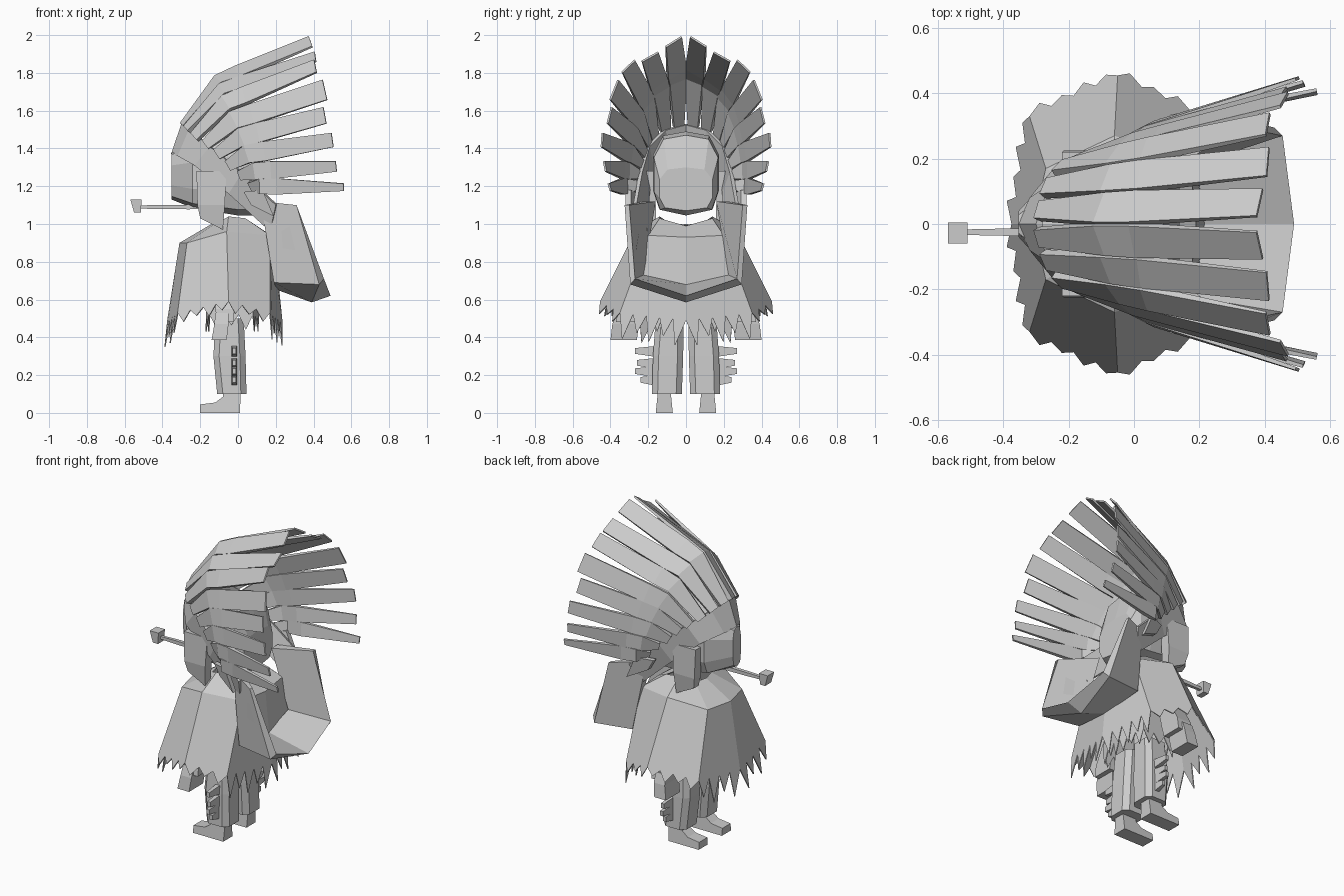
import bpy, bmesh
from mathutils import Vector as V

if "Cube" in bpy.data.objects:
    bpy.data.objects.remove(bpy.data.objects["Cube"])


def finish(name, bm, mirror=False, thick=0):
    bmesh.ops.recalc_face_normals(bm, faces=bm.faces)
    me = bpy.data.meshes.new(name)
    bm.to_mesh(me)
    bm.free()
    ob = bpy.data.objects.new(name, me)
    bpy.context.collection.objects.link(ob)
    if mirror:
        m = ob.modifiers.new("mirror", 'MIRROR')
        m.use_axis = (False, True, False)
    if thick:
        s = ob.modifiers.new("thickness", 'SOLIDIFY')
        s.thickness = thick
        s.offset = -1
    return ob


def add_loft(bm, rings):
    """Capped skin through closed rings of equal point count."""
    vs = [[bm.verts.new(p) for p in r] for r in rings]
    n = len(vs[0])
    for a, b in zip(vs, vs[1:]):
        for i in range(n):
            j = (i + 1) % n
            bm.faces.new((a[i], a[j], b[j], b[i]))
    bm.faces.new(vs[0])
    bm.faces.new(vs[-1])


def loft(name, rings, mirror=False):
    bm = bmesh.new()
    add_loft(bm, rings)
    return finish(name, bm, mirror)


def rect(x0, x1, y0, y1, z, c=0.0):
    """Horizontal rectangle ring, corners cut by c."""
    if not c:
        return [(x0, y0, z), (x1, y0, z), (x1, y1, z), (x0, y1, z)]
    return [(x0 + c, y0, z), (x1 - c, y0, z), (x1, y0 + c, z), (x1, y1 - c, z),
            (x1 - c, y1, z), (x0 + c, y1, z), (x0, y1 - c, z), (x0, y0 + c, z)]


def sheet(name, rows, teeth=(), thick=0.006):
    """Half sheet through rows of points, pointed fringe along the last row."""
    bm = bmesh.new()
    vs = [[bm.verts.new(p) for p in r] for r in rows]
    for i in range(len(rows[0]) - 1):
        for a, b in zip(vs[:-2], vs[1:-1]):
            bm.faces.new((a[i], a[i + 1], b[i + 1], b[i]))
        a, b = V(rows[-1][i]), V(rows[-1][i + 1])
        hem = [vs[-1][i]]
        if teeth:
            # saw-tooth hem cut into the panel itself
            n, drop = teeth[i]
            down = ((a + b) / 2 - (V(rows[-2][i]) + V(rows[-2][i + 1])) / 2).normalized()
            for k in range(n):
                p, q = a.lerp(b, k / n), a.lerp(b, (k + 1) / n)
                hem.append(bm.verts.new(p.lerp(q, .5) + down * drop * (1 if k % 2 == 0 else .7)))
                if k < n - 1:
                    hem.append(bm.verts.new(q))
        hem.append(vs[-1][i + 1])
        bm.faces.new([vs[-2][i + 1], vs[-2][i]] + hem)
    return finish(name, bm, True, thick)


# Poncho: neck, shoulder and hem rows
sheet("poncho", [
    [(-.14, 0, 1.0), (-.12, .08, 1.0), (-.05, .14, 1.04), (.04, .14, 1.03), (.07, 0, .99)],
    [(-.31, 0, .90), (-.27, .17, .90), (-.06, .27, .96), (.17, .20, .94), (.19, 0, .93)],
    [(-.375, 0, .49), (-.32, .33, .53), (-.05, .455, .59), (.17, .35, .53), (.235, 0, .49)],
], [(4, .15), (4, .06), (3, .06), (5, .14)])

# Tunic below the poncho
sheet("tunic", [
    [(-.15, 0, .9), (-.13, .15, .9), (.06, .15, .9), (.09, 0, .9)],
    [(-.17, 0, .52), (-.15, .18, .52), (.08, .18, .52), (.11, 0, .52)],
], [(3, .09), (3, .08), (3, .09)])

# Trousers, leg fringe and feet
loft("trouser_leg", [rect(-.12, .03, .012, .16, .5, .03),
                     rect(-.13, .04, .015, .175, .3, .03),
                     rect(-.11, .045, .022, .18, .1, .03)], True)
bm = bmesh.new()
for z, y in ((.325, .27), (.262, .26), (.218, .27), (.172, .24)):
    add_loft(bm, [[(-.035, .15, z - .03), (-.005, .15, z - .03), (-.005, .15, z + .03), (-.035, .15, z + .03)],
                  [(-.03, y, z - .012), (-.01, y, z - .012), (-.01, y, z + .018), (-.03, y, z + .018)]])
finish("leg_fringe", bm, True)
foot = [(-.2, 0), (.01, 0), (.015, .12), (-.08, .12), (-.08, .085), (-.12, .055), (-.2, .045)]
loft("foot", [[(x, .07 + z * .1, z) for x, z in foot],
              [(x, .16 - z * .1, z) for x, z in foot]], True)

# Arms and hands
loft("sleeve", [rect(-.11, -.02, .17, .24, .78), rect(-.12, -.02, .22, .36, .55),
                rect(-.11, -.02, .24, .37, .48)], True)
loft("hand", [rect(-.12, -.05, .27, .37, .53), rect(-.125, -.05, .25, .39, .47),
              rect(-.14, -.06, .26, .40, .385)], True)

# Head: ten-sided sections from pointed face to back
rings = []
for x, w, z0, z1 in ((-.353, .04, 1.13, 1.38), (-.24, .165, 1.085, 1.42),
                     (0, .175, 1.045, 1.49), (.09, .17, 1.045, 1.47), (.14, .14, 1.07, 1.30)):
    h = z1 - z0
    half = [(w * .8, z0 + .07 * h), (w, z0 + .3 * h), (w, z0 + .72 * h), (w * .7, z0 + .95 * h)]
    rings.append([(x, 0, z0)] + [(x, y, z) for y, z in half] + [(x, 0, z1)]
                 + [(x, -y, z) for y, z in reversed(half)])
loft("head", rings)

# Braids in front of the shoulders
loft("braid", [rect(-.22, -.06, .17, .22, 1.28),
               [(-.215, .16, 1.1), (-.07, .16, 1.1), (-.07, .225, 1.1), (-.215, .225, 1.1)],
               [(-.2, .16, 1.03), (-.08, .16, .97), (-.08, .21, .97), (-.2, .21, 1.03)]], True)

# Headband sloping from the forehead to behind the shoulders
sheet("headband", [
    [(-.3, 0, 1.53), (-.26, .12, 1.5), (-.15, .21, 1.41), (.02, .25, 1.27), (.2, .28, 1.1)],
    [(-.355, 0, 1.37), (-.32, .08, 1.36), (-.23, .19, 1.31), (-.05, .21, 1.16), (.17, .22, .96)],
], thick=.02)

# Feathers: base, bend and tip of each, from the top down
base = [(-.29, .04, 1.52), (-.27, .11, 1.5), (-.23, .17, 1.46), (-.17, .2, 1.42),
        (-.11, .22, 1.37), (-.05, .235, 1.31), (.01, .25, 1.26), (.07, .26, 1.2)]
bend = [(-.1, .045, 1.76), (-.08, .135, 1.71), (-.06, .205, 1.64), (-.02, .25, 1.55),
        (.02, .275, 1.46), (.05, .295, 1.37), (.09, .31, 1.28), (.12, .32, 1.2)]
tip = [(.385, .065, 1.965), (.41, .19, 1.885), (.41, .305, 1.835), (.46, .38, 1.71),
       (.46, .405, 1.575), (.5, .445, 1.445), (.52, .43, 1.305), (.56, .405, 1.195)]
mid = [V(a).lerp(V(b), .2) for a, b in zip(bend, tip)]
bm = bmesh.new()
for i in range(8):
    rows = (base, bend, mid, tip)
    path = [V(r[i]) for r in rows]
    tip_w = (.05, .05, .047, .058, .045, .038, .028, .02)[i]
    rings = []
    for k, (row, p) in enumerate(zip(rows, path)):
        lo, hi = max(i - 1, 0), min(i + 1, 7)
        along = (path[min(k + 1, 3)] - path[max(k - 1, 0)]).normalized()
        side = V(row[hi]) - V(row[lo])
        side -= along * side.dot(along)
        gap = side.length / (hi - lo) / 2      # half the spacing closes the hood
        side.normalize()
        out = along.cross(side).normalized() * (.014, .014, .012, .005)[k]
        side *= (gap * .75, gap, gap, tip_w)[k]
        rings.append([p - side - out, p + side - out, p + side + out, p - side + out])
    add_loft(bm, rings)
# short lowest feather
add_loft(bm, [[(.03, .25, 1.17), (.07, .25, 1.1), (.07, .28, 1.1), (.03, .28, 1.17)],
              [(.13, .29, 1.18), (.19, .29, 1.04), (.19, .32, 1.04), (.13, .32, 1.18)]])
finish("feathers", bm, True)

# Trailing band hanging in a loop behind: inner front, inner back, outer back, outer front
half = [
    [(.12, .16, 1.12), (.31, .30, 1.10), (.31, .325, 1.10), (.12, .22, 1.12)],
    [(.19, .225, .73), (.455, .27, .71), (.43, .295, .68), (.19, .26, .69)],
    [(.21, 0, .68), (.49, 0, .62), (.39, 0, .585), (.21, 0, .65)],
]
other = [[(x, -y, z) for x, y, z in r] for r in half[:2]]
loft("trailing_band", half + other[::-1])

# Pipe: tapered stem and angled bowl
loft("pipe_stem", [[(x, -.025 - w, 1.09 - w), (x, -.025 + w, 1.09 - w),
                    (x, -.025 + w, 1.09 + w), (x, -.025 - w, 1.09 + w)]
                   for x, w in ((-.54, .008), (-.4, .011), (-.26, .012), (0, .008))])
loft("pipe_bowl", [rect(-.55, -.515, -.058, .002, 1.06), rect(-.57, -.51, -.06, .005, 1.13)])
